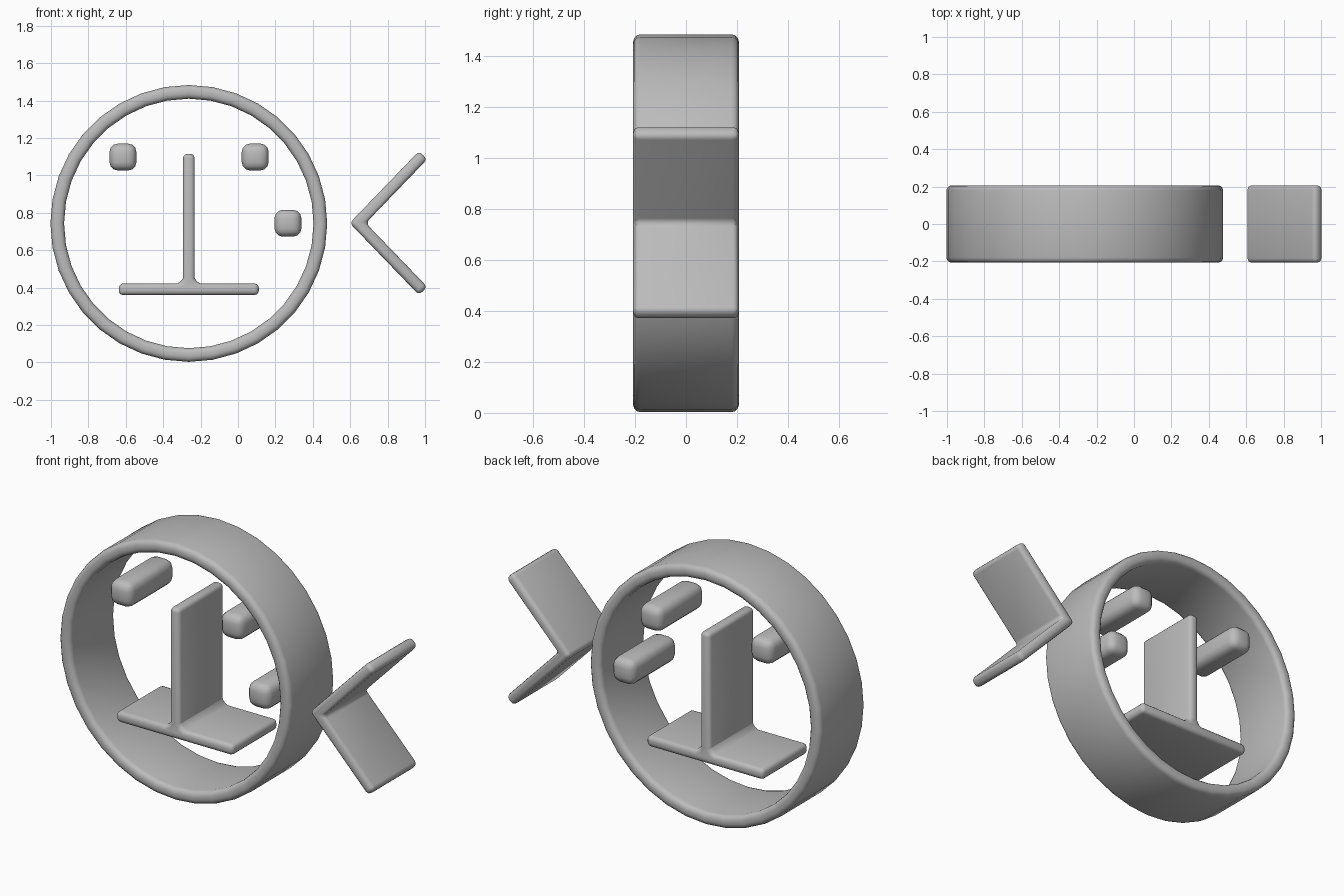
import bpy, bmesh, math
from mathutils import Vector

if "Cube" in bpy.data.objects:
    bpy.data.objects.remove(bpy.data.objects["Cube"])

DEPTH = 0.207            # half depth of every part
CX, CZ = -0.263, 0.743   # ring centre

grey = bpy.data.materials.new("plain_grey")
grey.use_nodes = True
colour = (0.5, 0.5, 0.5, 1)
grey.diffuse_color = colour
grey.node_tree.nodes["Principled BSDF"].inputs["Base Color"].default_value = colour


def finish(name, bm, bevel, segments=3):
    """Turn the bmesh into an object with rounded edges."""
    bmesh.ops.recalc_face_normals(bm, faces=bm.faces)
    mesh = bpy.data.meshes.new(name)
    bm.to_mesh(mesh)
    bm.free()
    mesh.materials.append(grey)
    obj = bpy.data.objects.new(name, mesh)
    bpy.context.collection.objects.link(obj)
    mod = obj.modifiers.new("rounding", "BEVEL")
    mod.width, mod.segments = bevel, segments
    mod.limit_method = "ANGLE"
    mod.angle_limit = math.radians(30)
    bpy.ops.object.select_all(action="DESELECT")
    obj.select_set(True)
    bpy.context.view_layer.objects.active = obj
    bpy.ops.object.modifier_apply(modifier=mod.name)
    bpy.ops.object.shade_smooth_by_angle(angle=math.radians(35))
    return obj


def extrude_profile(name, points, bevel, segments=3):
    """Extrude an x-z outline through the full depth."""
    bm = bmesh.new()
    face = bm.faces.new([bm.verts.new((x, -DEPTH, z)) for x, z in points])
    result = bmesh.ops.extrude_face_region(bm, geom=[face], use_keep_orig=True)
    moved = [v for v in result["geom"] if isinstance(v, bmesh.types.BMVert)]
    bmesh.ops.translate(bm, verts=moved, vec=(0, 2 * DEPTH, 0))
    return finish(name, bm, bevel, segments)


# Outer ring: rectangular section spun around the y axis
bm = bmesh.new()
section = [bm.verts.new((CX + r, y, CZ)) for r, y in
           ((0.667, -DEPTH), (0.74, -DEPTH), (0.74, DEPTH), (0.667, DEPTH))]
edges = [bm.edges.new((section[i], section[(i + 1) % 4])) for i in range(4)]
bmesh.ops.spin(bm, geom=section + edges, cent=(CX, 0, CZ), axis=(0, 1, 0),
               angle=math.tau, steps=36, use_merge=True)
bmesh.ops.remove_doubles(bm, verts=bm.verts, dist=0.0005)
finish("outer_ring", bm, 0.028)

# Inverted T: upright plate on a flat base, filleted where they meet
half, low, top = 0.031, 0.36, 1.115
step = low + 2 * half
right = [(0.374, low), (0.374, step), (half + 0.03, step),
         (half + 0.009, step + 0.009), (half, step + 0.03), (half, top)]
outline = [(CX + x, z) for x, z in right]
outline += [(CX - x, z) for x, z in reversed(right)]
extrude_profile("upright_and_base", outline, 0.025)

# Chevron: two mirrored arms meeting in a point on the left
mid = 0.745
corner = Vector((0.64, mid))
arm = Vector((0.335, 0.345)).normalized()
side = Vector((-arm.y, arm.x)) * 0.031
end = Vector((0.99, mid + 0.363))
miter = 0.031 / arm.y
upper = [end - side, end + side]
chevron = [(corner.x + miter, mid)] + [tuple(p) for p in upper]
chevron += [(corner.x - miter, mid)]
chevron += [(p.x, 2 * mid - p.y) for p in reversed(upper)]
extrude_profile("chevron", chevron, 0.024)

# Three short rods with soft octagonal ends
rods = {"upper_right_rod": (-0.615, 1.098), "upper_left_rod": (0.092, 1.098),
        "lower_left_rod": (0.267, 0.744)}
for name, (x, z) in rods.items():
    square = [(x + sx * 0.072, z + sz * 0.072)
              for sx, sz in ((-1, -1), (1, -1), (1, 1), (-1, 1))]
    extrude_profile(name, square, 0.045, 3)
